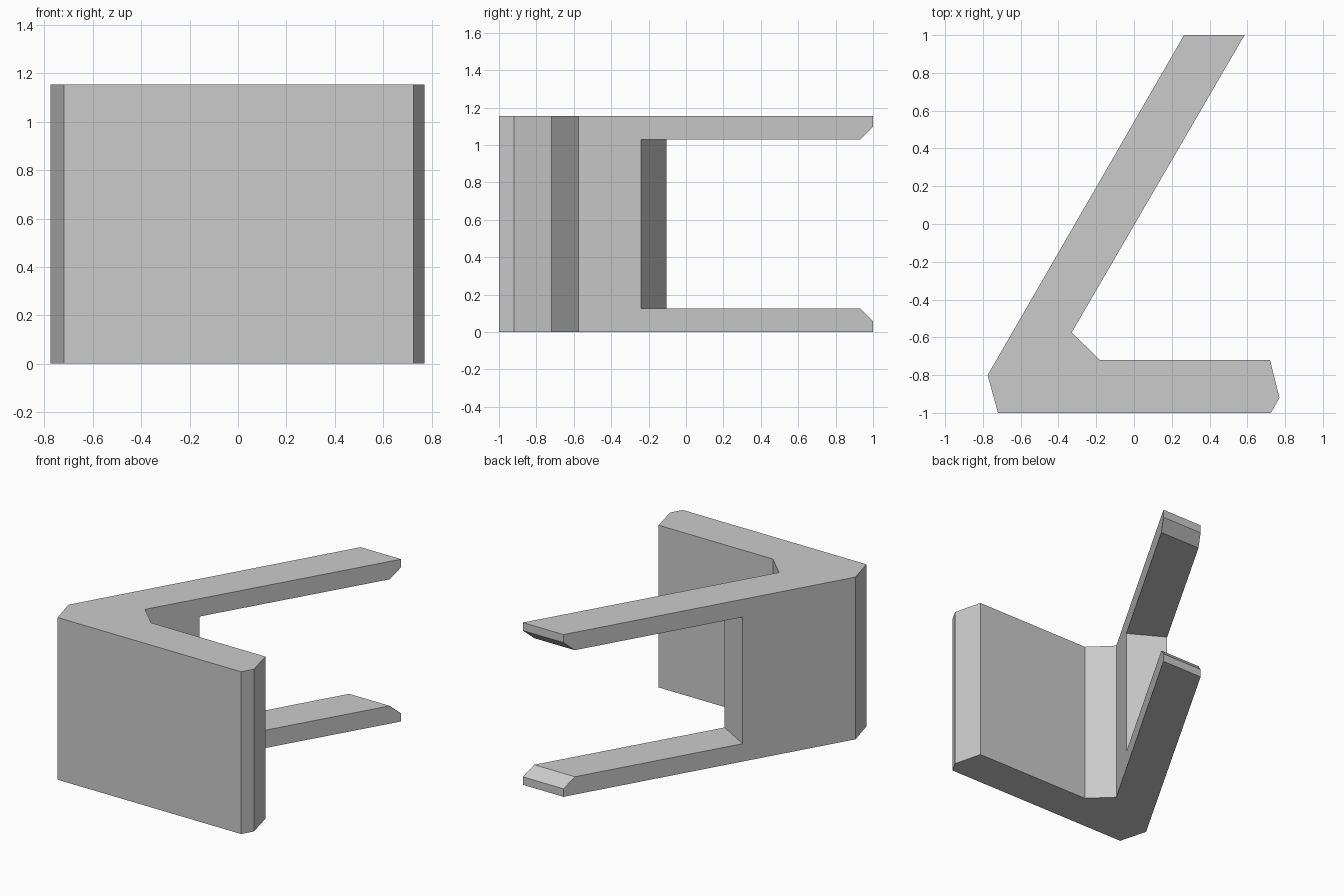
import bpy
import bmesh
from mathutils import Vector

cube = bpy.data.objects.get("Cube")
if cube:
    bpy.data.objects.remove(cube, do_unlink=True)

HEIGHT = 1.155
RAIL = 0.127       # thickness of each arm rail
CHAMFER = 0.07     # bevel at the rail tips

grey = bpy.data.materials.new("light_grey")
grey.use_nodes = True
colour = (0.6, 0.6, 0.6, 1)
grey.diffuse_color = colour
grey.node_tree.nodes["Principled BSDF"].inputs["Base Color"].default_value = colour


def prism(name, outline, sweep):
    """Sweep a closed outline along a vector into a solid."""
    bm = bmesh.new()
    face = bm.faces.new([bm.verts.new(p) for p in outline])
    swept = bmesh.ops.extrude_face_region(bm, geom=[face])["geom"]
    moved = [v for v in swept if isinstance(v, bmesh.types.BMVert)]
    bmesh.ops.translate(bm, verts=moved, vec=Vector(sweep))
    bmesh.ops.recalc_face_normals(bm, faces=bm.faces)
    mesh = bpy.data.meshes.new(name)
    bm.to_mesh(mesh)
    bm.free()
    mesh.materials.append(grey)
    obj = bpy.data.objects.new(name, mesh)
    bpy.context.collection.objects.link(obj)
    return obj


# Angled bracket: front plate and slanted arm in one profile
profile = [(-0.72, -1), (0.725, -1), (0.77, -0.92), (0.72, -0.72),
           (-0.18, -0.72), (-0.33, -0.575), (0.585, 1), (0.265, 1),
           (-0.775, -0.8)]
bracket = prism("angled_bracket", [(x, y, 0) for x, y in profile], (0, 0, HEIGHT))

# Slot between the two rails, its end square to the arm
along = Vector((0.5, 0.866, 0))
across = Vector((-0.866, 0.5, 0))
start = Vector((-0.137, -0.24, RAIL))
a, b = start - across * 0.2, start + across * 0.5
slot = prism("slot_cutter", [a, b, b + along * 2, a + along * 2],
             (0, 0, HEIGHT - 2 * RAIL))

# Flared mouth that bevels both rail tips
y0, y1 = 0.83, 1.1
low0 = RAIL + (1 - CHAMFER - y0)
low1 = RAIL + (1 - CHAMFER - y1)
mouth = prism("mouth_cutter", [(-0.5, y0, low0), (-0.5, y1, low1),
                               (-0.5, y1, HEIGHT - low1),
                               (-0.5, y0, HEIGHT - low0)], (2, 0, 0))

bpy.context.view_layer.objects.active = bracket
for cutter in (slot, mouth):
    cutter.hide_render = True
    cut = bracket.modifiers.new(cutter.name, "BOOLEAN")
    cut.operation = "DIFFERENCE"
    cut.solver = "EXACT"
    cut.object = cutter
    bpy.ops.object.modifier_apply(modifier=cut.name)
    bpy.data.objects.remove(cutter, do_unlink=True)
